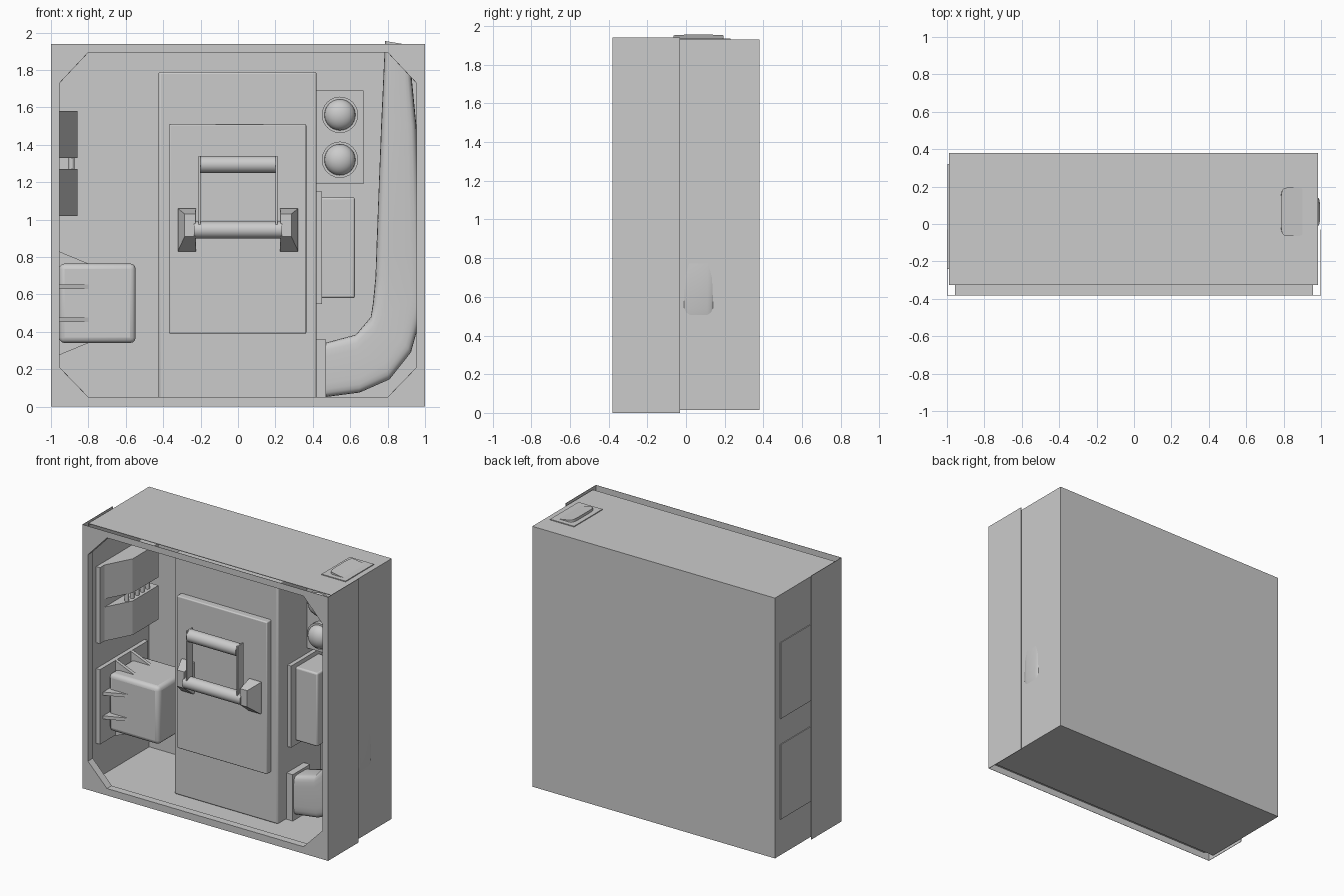
import bpy, bmesh, math
from mathutils import Matrix, Vector

if "Cube" in bpy.data.objects:
    bpy.data.objects.remove(bpy.data.objects["Cube"], do_unlink=True)

grey = bpy.data.materials.new("plain_grey")
grey.use_nodes = True
grey.diffuse_color = (0.6, 0.6, 0.6, 1)
grey.node_tree.nodes["Principled BSDF"].inputs["Base Color"].default_value = (0.6, 0.6, 0.6, 1)


def finish(name, bm, bevel=0, smooth=False):
    bmesh.ops.recalc_face_normals(bm, faces=bm.faces)
    me = bpy.data.meshes.new(name)
    bm.to_mesh(me)
    bm.free()
    me.materials.append(grey)
    ob = bpy.data.objects.new(name, me)
    bpy.context.collection.objects.link(ob)
    if bevel:
        mod = ob.modifiers.new("bevel", 'BEVEL')
        mod.width = bevel
        mod.segments = 3
    if smooth:
        bpy.ops.object.select_all(action='DESELECT')
        ob.select_set(True)
        bpy.context.view_layer.objects.active = ob
        bpy.ops.object.shade_smooth_by_angle(angle=math.radians(35))
    return ob


def box(name, x, y, z, bevel=0):
    bm = bmesh.new()
    bmesh.ops.create_cube(bm, size=1)
    for v in bm.verts:
        v.co = [sum(r) / 2 + c * (r[1] - r[0]) for r, c in zip((x, y, z), v.co)]
    return finish(name, bm, bevel, bevel > 0)


def loft(name, rings, smooth=False):
    bm = bmesh.new()
    loops = [[bm.verts.new(p) for p in r] for r in rings]
    n = len(loops[0])
    for a, b in zip(loops, loops[1:]):
        for i in range(n):
            bm.faces.new((a[i], a[(i + 1) % n], b[(i + 1) % n], b[i]))
    bm.faces.new(loops[0])
    bm.faces.new(loops[-1])
    return finish(name, bm, 0, smooth)


def rod(name, centre, radius, length, axis):
    bm = bmesh.new()
    rot = Matrix.Rotation(math.pi / 2, 4, axis) if axis != 'Z' else Matrix()
    bmesh.ops.create_cone(bm, cap_ends=True, segments=24, radius1=radius, radius2=radius,
                          depth=length, matrix=Matrix.Translation(centre) @ rot)
    return finish(name, bm, 0, True)


def tube_walls(name, x, y, z, t):
    """Four thin walls around a rectangle, open towards front and back."""
    box(name + "_bottom", x, y, (z[0], z[0] + t))
    box(name + "_top", x, y, (z[1] - t, z[1]))
    box(name + "_right", (x[0], x[0] + t), y, z)
    box(name + "_left", (x[1] - t, x[1]), y, z)


# Thin hollow rear case, front side sheets and the lip behind the opening
tube_walls("case", (-0.99, 0.985), (-0.325, 0.38), (0.015, 1.93), 0.004)
box("back_wall", (-0.988, 0.983), (0.376, 0.38), (0.016, 1.929))
tube_walls("lip", (-0.957, 0.957), (-0.379, -0.325), (0.048, 1.897), 0.002)
for s, side in ((-1, "right"), (1, "left")):
    box(side + "_front_sheet", sorted((s * 0.997, s)), (-0.38, -0.03), (0, 1.94))

# Front frame with a chamfered opening; the chamfers run inward
bm = bmesh.new()


def closed(points):
    vs = [bm.verts.new((x, -0.38, z)) for x, z in points]
    return [bm.edges.new((vs[i - 1], vs[i])) for i in range(len(vs))]


outer = closed([(-1, 0), (1, 0), (1, 1.94), (-1, 1.94)])
inner = closed([(-0.8, 0.05), (0.8, 0.05), (0.955, 0.21), (0.955, 1.73),
                (0.8, 1.895), (-0.8, 1.895), (-0.955, 1.73), (-0.955, 0.21)])
bmesh.ops.triangle_fill(bm, edges=outer + inner, use_beauty=True)
lip = bmesh.ops.extrude_edge_only(bm, edges=inner[::2])["geom"]
bmesh.ops.translate(bm, vec=(0, 0.055, 0), verts=[g for g in lip if isinstance(g, bmesh.types.BMVert)])
bmesh.ops.dissolve_limit(bm, angle_limit=0.01, verts=bm.verts, edges=bm.edges)
frame = finish("front_frame", bm)
sol = frame.modifiers.new("thickness", 'SOLIDIFY')
sol.thickness = 0.002
sol.offset = 0

# Central column and door panel
box("central_column", (-0.425, 0.42), (-0.135, 0.376), (0.018, 1.79), 0.012)
box("door_panel", (-0.37, 0.365), (-0.185, -0.12), (0.39, 1.51), 0.008)

# Folding handle
rod("handle_upper_bar", (0, -0.27, 1.295), 0.045, 0.4, 'Y')
rod("handle_lower_bar", (0, -0.27, 0.945), 0.045, 0.47, 'Y')
for s, side in ((-1, "right"), (1, "left")):
    box(side + "_handle_arm", sorted((s * 0.2, s * 0.212)), (-0.305, -0.235), (0.92, 1.34), 0.004)

    def rect(xa, xb, y, za, zb):
        return [(s * xa, y, za), (s * xb, y, za), (s * xb, y, zb), (s * xa, y, zb)]
    loft(side + "_handle_bracket", [rect(0.225, 0.322, -0.18, 0.83, 1.06),
                                    rect(0.225, 0.322, -0.2, 0.83, 1.06),
                                    rect(0.228, 0.285, -0.3, 0.91, 1.03)])

# Lamp panel with two shallow domes
box("lamp_panel", (0.42, 0.67), (0.2, 0.376), (1.19, 1.69))
for z, label in ((1.56, "upper"), (1.32, "lower")):
    rod(label + "_lamp_rim", (0.545, 0.19, z), 0.097, 0.05, 'X')
    bm = bmesh.new()
    bmesh.ops.create_uvsphere(bm, u_segments=24, v_segments=14, radius=0.083,
                              matrix=Matrix.Translation((0.545, 0.165, z)) @ Matrix.Diagonal((1, 0.75, 1, 1)))
    finish(label + "_lamp_dome", bm, 0, True)

# Side box on the column
box("side_box_flange", (0.42, 0.45), (-0.025, 0.33), (0.55, 1.15))
box("side_box", (0.44, 0.625), (0.03, 0.3), (0.58, 1.12), 0.012)

# Connector pair on the right wall
box("connector_plate", (-0.996, -0.955), (-0.24, 0.32), (1.02, 1.58))
for za, zb, label in ((1.33, 1.58, "upper"), (1.02, 1.27, "lower")):
    profile = [(-0.957, -0.19), (-0.857, 0), (-0.857, 0.3), (-0.957, 0.3)]
    loft(label + "_connector", [[(x, y, z) for x, y in profile] for z in (za, zb)])
for i in range(5):
    rod("connector_pin", (-0.89, -0.02 + i * 0.06, 1.3), 0.015, 0.08, 'Z')

# Ribbed power block
box("power_plate", (-0.996, -0.955), (-0.24, 0.32), (0.28, 0.83))
box("power_block", (-0.957, -0.547), (-0.14, 0.22), (0.34, 0.765), 0.03)


def rib(centre, out, across):
    out, across = Vector(out), Vector(across) * 0.012
    c = Vector(centre)
    far = c + Vector((0.157, 0, 0))
    loft("power_rib", [[c + t - out * 0.03, c + t + out * 0.065, far + t, far + t - out * 0.03]
                       for t in (-across, across)])


for z in (0.465, 0.64):
    rib((-0.957, -0.14, z), (0, -1, 0), (0, 0, 1))
    rib((-0.957, 0.22, z), (0, 1, 0), (0, 0, 1))
for y in (-0.05, 0.13):
    rib((-0.957, y, 0.765), (0, 0, 1), (0, 1, 0))
    rib((-0.957, y, 0.34), (0, 0, -1), (0, 1, 0))

# Curved duct with two flanges: inner edge, outer edge and half width at each station
stations = [(0.46, 0.34, 0.46, 0.05, 0.09), (0.63, 0.385, 0.65, 0.075, 0.09),
            (0.71, 0.48, 0.81, 0.145, 0.09), (0.722, 0.56, 0.925, 0.29, 0.09),
            (0.735, 0.7, 0.995, 0.54, 0.09), (0.74, 0.85, 0.985, 0.78, 0.1),
            (0.765, 1.5, 0.954, 1.5, 0.12), (0.786, 1.955, 0.912, 1.934, 0.13)]
rings = []
for ix, iz, ox, oz, half in stations:
    ring = []
    for k in range(24):
        a = (k + 0.5) * math.tau / 24
        c, s = [math.copysign(abs(f) ** 0.35, f) for f in (math.cos(a), math.sin(a))]
        t = (1 + c) / 2
        ring.append((ix + (ox - ix) * t, 0.065 + half * s, iz + (oz - iz) * t))
    rings.append(ring)
loft("curved_duct", rings, True)
box("duct_lower_flange", (0.42, 0.47), (-0.035, 0.165), (0.018, 0.36))
box("duct_top_flange", (0.75, 0.945), (-0.1, 0.23), (1.9, 1.936))
